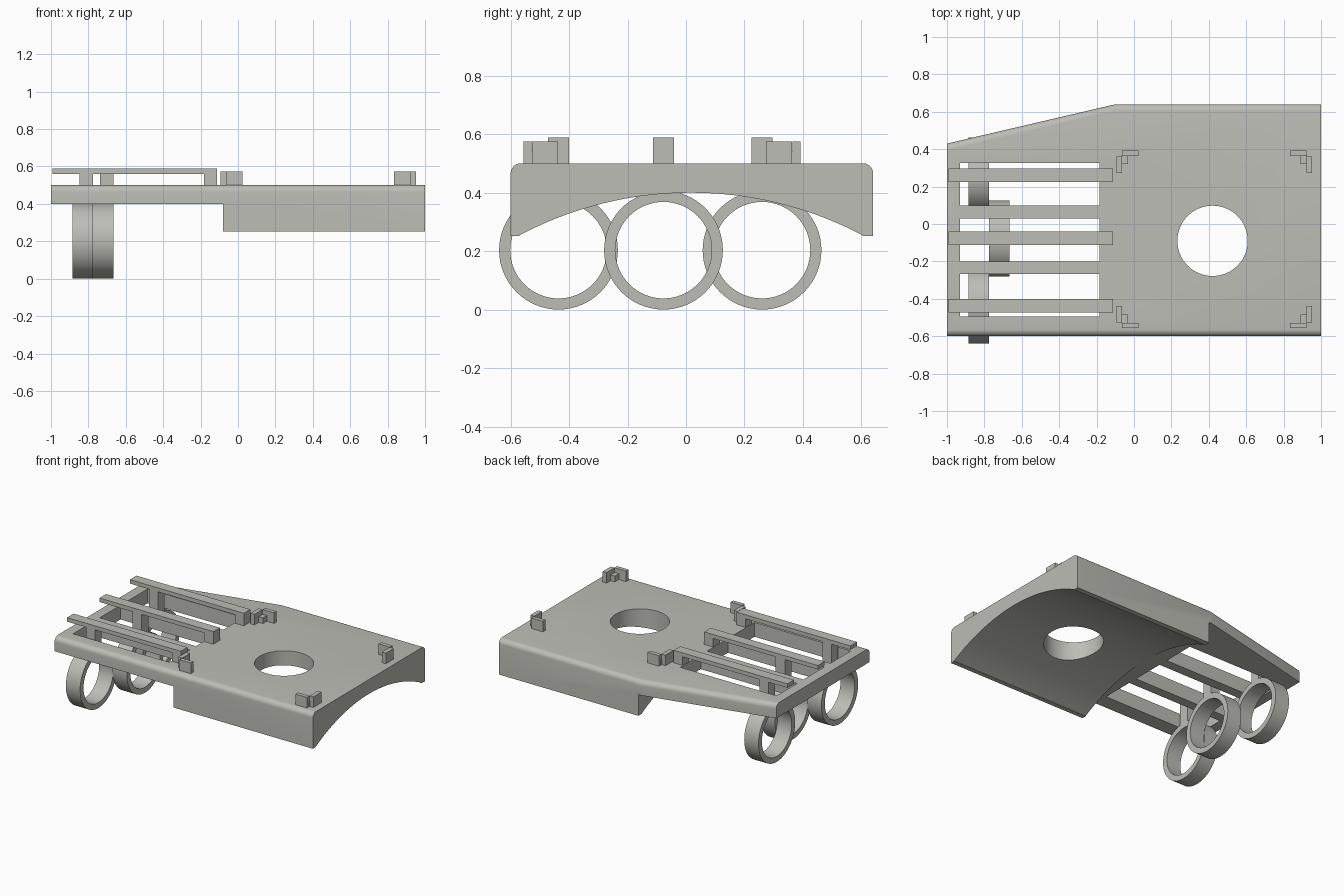
import bpy, bmesh, math

if "Cube" in bpy.data.objects:
    bpy.data.objects.remove(bpy.data.objects["Cube"])

grey = bpy.data.materials.new("warm grey")
grey.diffuse_color = (0.51, 0.51, 0.47, 1)
grey.use_nodes = True
grey.node_tree.nodes["Principled BSDF"].inputs["Base Color"].default_value = grey.diffuse_color


def finish(name, bm):
    bmesh.ops.recalc_face_normals(bm, faces=bm.faces)
    me = bpy.data.meshes.new(name)
    bm.to_mesh(me)
    bm.free()
    ob = bpy.data.objects.new(name, me)
    bpy.context.collection.objects.link(ob)
    me.materials.append(grey)
    return ob


def add_box(bm, x0, x1, y0, y1, z0, z1):
    vs = bmesh.ops.create_cube(bm, size=1)["verts"]
    for v in vs:
        v.co = ((x0 + x1) / 2 + v.co.x * (x1 - x0),
                (y0 + y1) / 2 + v.co.y * (y1 - y0),
                (z0 + z1) / 2 + v.co.z * (z1 - z0))


def extrude(bm, pts, vec):
    f = bm.faces.new([bm.verts.new(p) for p in pts])
    r = bmesh.ops.extrude_face_region(bm, geom=[f])
    bmesh.ops.translate(bm, vec=vec, verts=[e for e in r["geom"] if isinstance(e, bmesh.types.BMVert)])


def smooth(ob):
    bpy.ops.object.select_all(action='DESELECT')
    ob.select_set(True)
    bpy.context.view_layer.objects.active = ob
    bpy.ops.object.shade_smooth_by_angle(angle=math.radians(30))


# Body: plan outline, with the long top edges rounded over
bm = bmesh.new()
outline = [(-1, -0.6), (1, -0.6), (1, 0.64), (-0.1, 0.64), (-1, 0.43)]
extrude(bm, [(x, y, 0.252) for x, y in outline], (0, 0, 0.248))
edges = []
for e in bm.edges:
    a, b = (v.co for v in e.verts)
    if min(a.z, b.z) > 0.49 and abs(a.x - b.x) > 0.1:
        edges.append(e)
bmesh.ops.bevel(bm, geom=edges, offset=0.035, segments=6, profile=0.5, affect='EDGES')
body = finish("wrist_plate", bm)

# Cutters: thin front section, arched underside, three slots, round hole
cutters = []
bm = bmesh.new()
add_box(bm, -1.2, -0.08, -1, 1, 0, 0.4)
cutters.append(finish("step_cutter", bm))

bm = bmesh.new()
R, cy, half = 1.253, 0.017, 0.586
amax = math.asin(half / R)
N = 48
arc = []
for i in range(N + 1):
    a = -amax + 2 * amax * i / N
    arc.append((-0.085, cy + R * math.sin(a), 0.3995 - R + R * math.cos(a)))
arc += [(-0.085, cy + half, 0.1), (-0.085, cy - half, 0.1)]
extrude(bm, arc, (1.3, 0, 0))
cutters.append(finish("arch_cutter", bm))

bm = bmesh.new()
for y0, y1 in ((0.10, 0.327), (-0.20, 0.03), (-0.494, -0.267)):
    add_box(bm, -0.93, -0.185, y0, y1, 0.3, 0.7)
cutters.append(finish("slot_cutter", bm))

bm = bmesh.new()
circle = [(0.42 + 0.188 * math.cos(t * math.pi / 32), -0.09 + 0.188 * math.sin(t * math.pi / 32), 0.1)
          for t in range(64)]
extrude(bm, circle, (0, 0, 0.6))
cutters.append(finish("hole_cutter", bm))

bpy.context.view_layer.objects.active = body
for c in cutters:
    m = body.modifiers.new(c.name, 'BOOLEAN')
    m.operation, m.solver, m.object = 'DIFFERENCE', 'EXACT', c
    bpy.ops.object.modifier_apply(modifier=m.name)
for c in cutters:
    bpy.data.objects.remove(c)
smooth(body)

# Finger keys: bar, rear foot, stem and ring for each finger
for label, y, x1 in (("left", 0.26, -0.775), ("middle", -0.077, -0.665), ("right", -0.436, -0.775)):
    bm = bmesh.new()
    w = 0.036
    add_box(bm, -0.993, -0.112, y - w, y + w, 0.56, 0.588)
    add_box(bm, -0.182, -0.112, y - w, y + w, 0.498, 0.562)
    add_box(bm, x1 - 0.072, x1 - 0.001, y - w, y + w, 0.385, 0.562)
    finish(label + "_key", bm)

    bm = bmesh.new()
    n = 64
    rings = []
    for r, x in ((0.203, x1 - 0.11), (0.203, x1), (0.165, x1), (0.165, x1 - 0.11)):
        rings.append([bm.verts.new((x, y + r * math.sin(2 * math.pi * i / n),
                                    0.203 + r * math.cos(2 * math.pi * i / n))) for i in range(n)])
    for k in range(4):
        p, q = rings[k], rings[(k + 1) % 4]
        for i in range(n):
            j = (i + 1) % n
            bm.faces.new((p[i], p[j], q[j], q[i]))
    smooth(finish(label + "_finger_ring", bm))

# Corner brackets: two upright tabs and a low filler block, mirrored per corner
for name, cx, sx in (("front", -0.094, 1), ("rear", 0.952, -1)):
    for side, yc, sy in (("left", 0.392, -1), ("right", -0.556, 1)):
        bm = bmesh.new()
        for u0, u1, v0, v1, h in ((0.03, 0.118, 0, 0.028, 0.574),
                                  (0, 0.03, 0.03, 0.118, 0.574),
                                  (0.028, 0.062, 0.026, 0.072, 0.54)):
            xs = sorted((cx + sx * u0, cx + sx * u1))
            ys = sorted((yc + sy * v0, yc + sy * v1))
            add_box(bm, xs[0], xs[1], ys[0], ys[1], 0.498, h)
        finish(f"{name}_{side}_bracket", bm)
